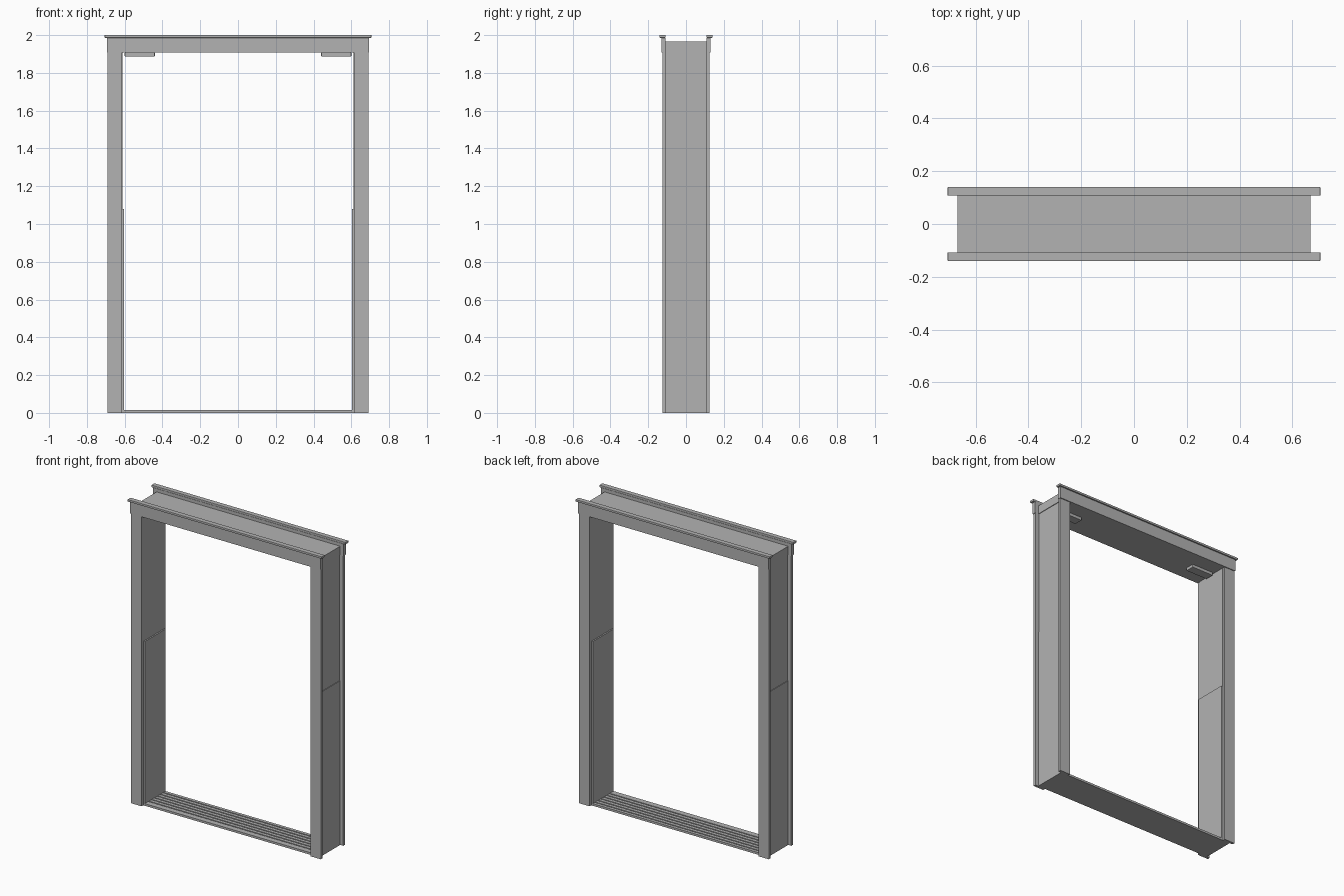
import bpy

default = bpy.data.objects.get("Cube")
if default:
    bpy.data.objects.remove(default, do_unlink=True)

steel = bpy.data.materials.new("grey steel")
steel.use_nodes = True
grey = (0.45, 0.45, 0.45, 1)
steel.diffuse_color = grey
steel.node_tree.nodes["Principled BSDF"].inputs["Base Color"].default_value = grey


def finish(name, mesh, bevel=0):
    obj = bpy.data.objects.new(name, mesh)
    bpy.context.collection.objects.link(obj)
    mesh.materials.append(steel)
    if bevel:
        mod = obj.modifiers.new("Bevel", "BEVEL")
        mod.width = bevel
        mod.segments = 2
    return obj


def prism(name, profile, x0, x1, bevel=0):
    """Extrude a closed (y, z) profile along x."""
    n = len(profile)
    verts = [(x, y, z) for x in (x0, x1) for y, z in profile]
    faces = [tuple(range(n))[::-1], tuple(range(n, 2 * n))]
    faces += [(i, (i + 1) % n, n + (i + 1) % n, n + i) for i in range(n)]
    mesh = bpy.data.meshes.new(name)
    mesh.from_pydata(verts, [], faces)
    # Keep normals outward whichever way the profile runs
    area = sum(profile[i][0] * profile[(i + 1) % n][1]
               - profile[(i + 1) % n][0] * profile[i][1] for i in range(n))
    if area < 0:
        mesh.flip_normals()
    return finish(name, mesh, bevel)


def box(name, xs, ys, zs, bevel=0):
    (x0, x1), (y0, y1), (z0, z1) = sorted(xs), sorted(ys), sorted(zs)
    return prism(name, [(y0, z0), (y1, z0), (y1, z1), (y0, z1)], x0, x1, bevel)


DEPTH = 0.108      # half depth of the lining
TRIM = 0.125       # outer face of the jamb trim
SPLIT = 1.08       # height where the lower lining steps out
HEAD = 1.908       # underside of the head

# Head lining between the two faces
box("head_lining", (-0.668, 0.668), (-DEPTH, DEPTH), (HEAD, 1.965))

# Jamb linings, jamb trims and underside brackets, mirrored left and right
for side, s in (("left", 1), ("right", -1)):
    box(f"upper_lining_{side}", (s * 0.612, s * 0.664), (-DEPTH, DEPTH), (SPLIT, HEAD))
    box(f"lower_lining_{side}", (s * 0.603, s * 0.668), (-DEPTH, DEPTH), (0, SPLIT))
    box(f"head_bracket_{side}", (s * 0.44, s * 0.6), (-0.03, 0.03), (1.886, HEAD), 0.004)
    for face, f in (("front", -1), ("back", 1)):
        box(f"{face}_trim_{side}", (s * 0.614, s * 0.69), (f * DEPTH, f * TRIM), (0, 1.912))

# Head fascia with a projecting cap, on both faces
for face, f in (("front", -1), ("back", 1)):
    fascia = [(DEPTH, HEAD), (0.131, HEAD), (0.131, 1.986), (DEPTH, 1.986)]
    prism(f"{face}_head_fascia", [(f * y, z) for y, z in fascia], -0.693, 0.693)
    box(f"{face}_head_cap", (-0.706, 0.706), (f * DEPTH, f * 0.14), (1.986, 2.0), 0.002)

# Threshold with raised tread ribs running across the opening
sill = [(-DEPTH, 0), (DEPTH, 0), (DEPTH, 0.014)]
ribs, pitch = 6, 0.03
for i in range(ribs):
    y = (ribs / 2 - i - 0.5) * pitch
    sill += [(y + 0.012, 0.014), (y + 0.012, 0.008), (y + 0.004, 0.008), (y + 0.004, 0.014)]
sill.append((-DEPTH, 0.014))
prism("threshold", sill, -0.603, 0.603)
